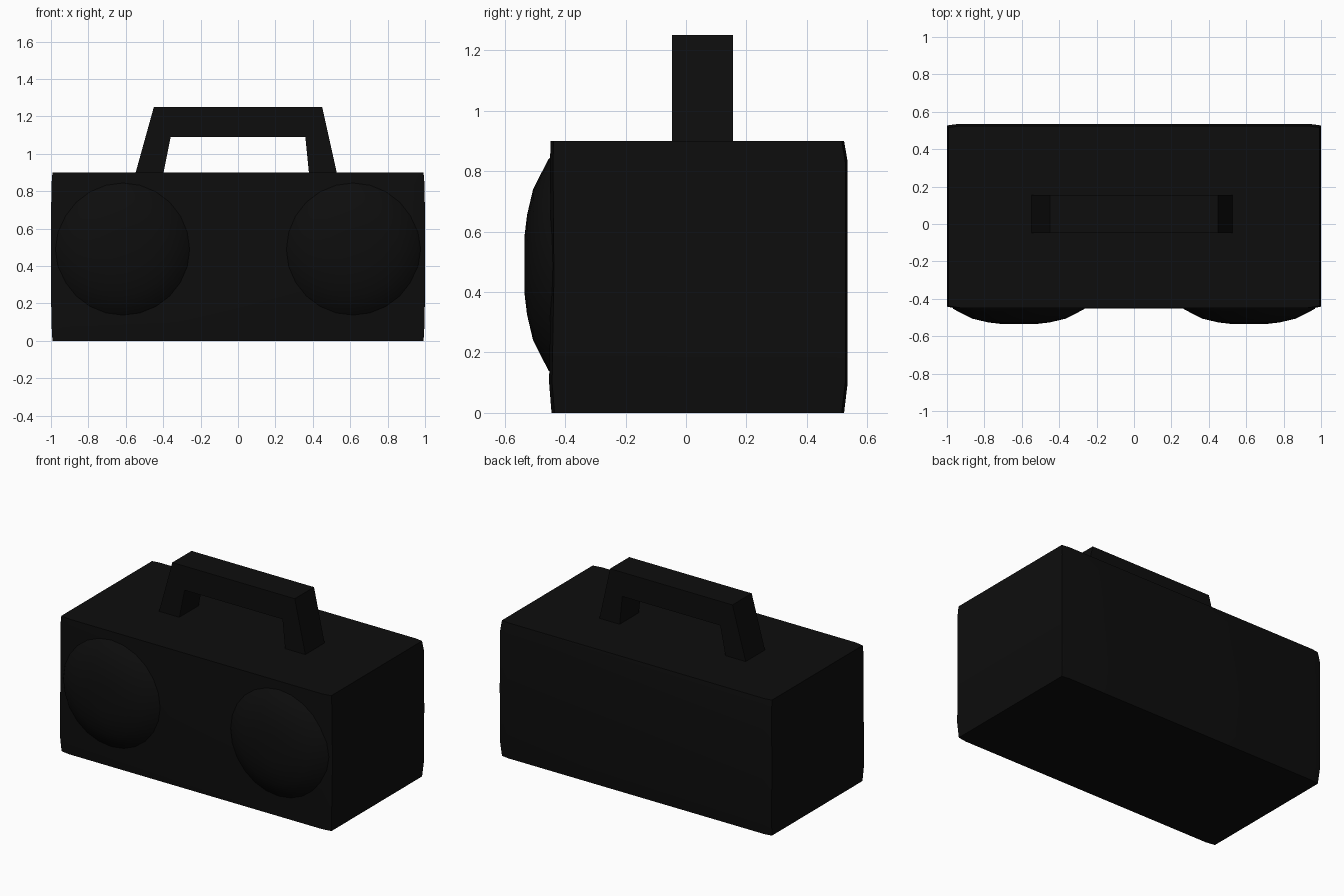
import bpy, bmesh, math

if "Cube" in bpy.data.objects:
    bpy.data.objects.remove(bpy.data.objects["Cube"])

mat = bpy.data.materials.new("black_plastic")
mat.diffuse_color = (0.004, 0.004, 0.004, 1)
mat.use_nodes = True
mat.node_tree.nodes["Principled BSDF"].inputs["Base Color"].default_value = mat.diffuse_color


def loft(name, rings, smooth=None):
    """Skin a stack of equal-length closed rings and cap both ends."""
    bm = bmesh.new()
    loops = [[bm.verts.new(p) for p in ring] for ring in rings]
    n = len(rings[0])
    for a, b in zip(loops, loops[1:]):
        for i in range(n):
            j = (i + 1) % n
            bm.faces.new((a[i], a[j], b[j], b[i]))
    bm.faces.new(loops[0])
    bm.faces.new(loops[-1])
    bmesh.ops.recalc_face_normals(bm, faces=bm.faces)
    me = bpy.data.meshes.new(name)
    bm.to_mesh(me)
    bm.free()
    me.materials.append(mat)
    ob = bpy.data.objects.new(name, me)
    bpy.context.collection.objects.link(ob)
    if smooth:
        bpy.ops.object.select_all(action='DESELECT')
        ob.select_set(True)
        bpy.context.view_layer.objects.active = ob
        bpy.ops.object.shade_smooth_by_angle(angle=math.radians(smooth))
    return ob


# Case: box with very slightly swollen sides
def case_ring(z, hx, front, back):
    return [(-hx, front + 0.01, z), (-0.93, front, z), (0.93, front, z), (hx, front + 0.01, z),
            (hx, back - 0.008, z), (0.94, back, z), (-0.94, back, z), (-hx, back - 0.008, z)]


loft("case", [case_ring(0.0, 0.992, -0.445, 0.523),
              case_ring(0.1, 0.998, -0.453, 0.535),
              case_ring(0.45, 1.0, -0.447, 0.535),
              case_ring(0.83, 0.998, -0.45, 0.535),
              case_ring(0.9, 0.992, -0.448, 0.523)], 30)

# Speakers: shallow domes on the front
dome = [(0.37, -0.43), (0.35, -0.455), (0.25, -0.506), (0.165, -0.526), (0.09, -0.535)]
for side, x in (("left", -0.615), ("right", 0.615)):
    rings = []
    for r, y in dome:
        rings.append([(x + r * math.cos(t), y, 0.49 + r * math.sin(t))
                      for t in (math.tau * i / 24 for i in range(24))])
    loft(side + "_speaker", rings, 40)

# Handle: tapered arch, swollen slightly at mid-thickness
arch = [(-0.55, 0.89), (-0.45, 1.25), (0.45, 1.25), (0.53, 0.89),
        (0.38, 0.89), (0.36, 1.09), (-0.36, 1.09), (-0.40, 0.89)]
loft("handle", [[(x, y, z) for x, z in arch] for y in (-0.047, 0.155)])
